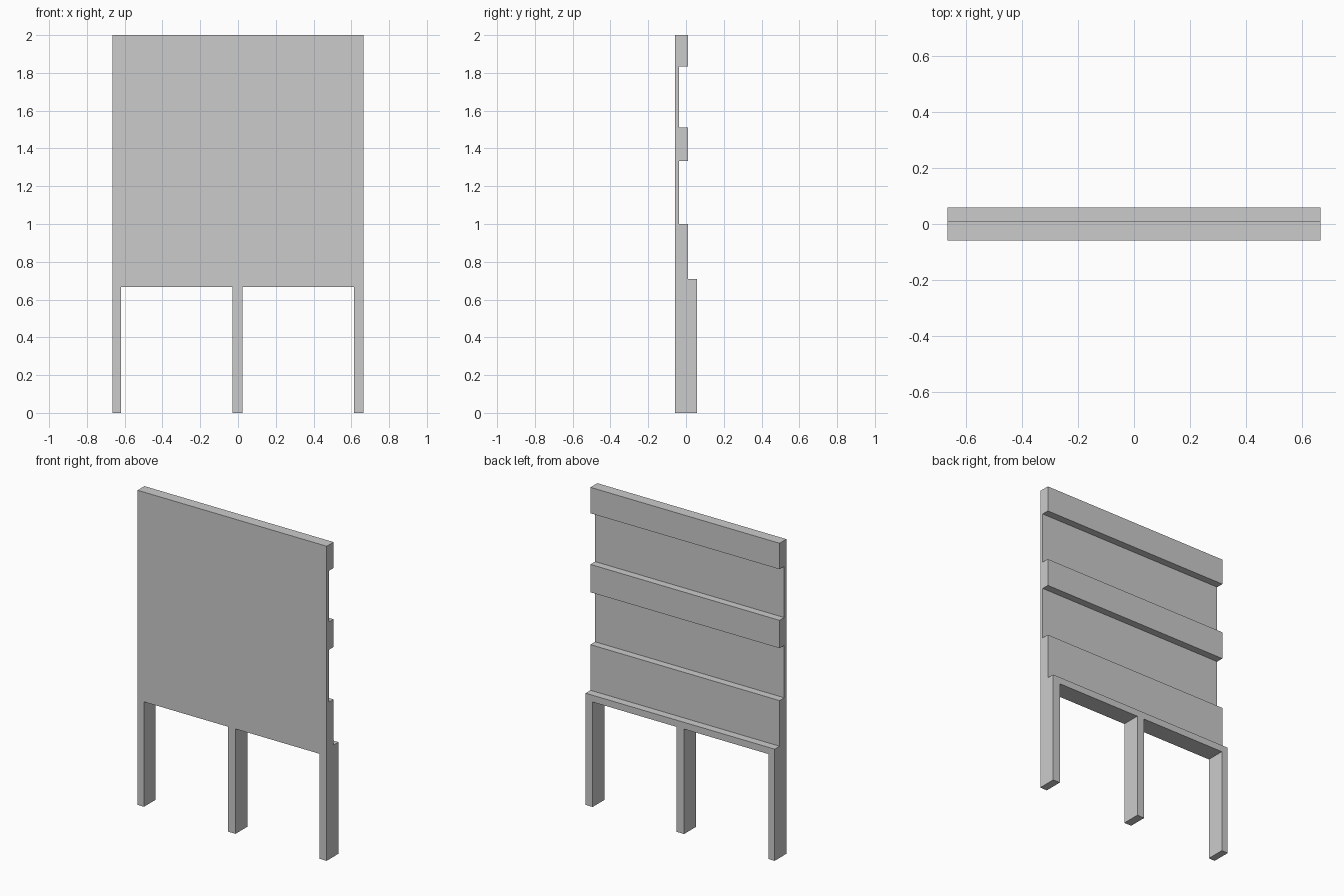
import bpy, bmesh

if "Cube" in bpy.data.objects:
    bpy.data.objects.remove(bpy.data.objects["Cube"])

FRONT, THIN, RAIL, BACK = -0.059, -0.037, 0.01, 0.059
LEG_TOP = 0.667

# Side profile (y, z): flat front, stepped rails at the back
profile = [(FRONT, LEG_TOP), (BACK, LEG_TOP), (BACK, 0.71), (RAIL, 0.71),
           (RAIL, 1.0), (THIN, 1.0), (THIN, 1.333), (RAIL, 1.333),
           (RAIL, 1.51), (THIN, 1.51), (THIN, 1.835), (RAIL, 1.835),
           (RAIL, 2.0), (FRONT, 2.0)]
# Stations across the width; every other span carries a leg
stations = [-0.665, -0.62, -0.028, 0.024, 0.615, 0.665]

bm = bmesh.new()
rings = [[bm.verts.new((x, y, z)) for y, z in profile] for x in stations]
n = len(profile)
leg_faces = []
for s, (a, b) in enumerate(zip(rings, rings[1:])):
    for i in range(n):
        j = (i + 1) % n
        face = bm.faces.new((a[i], a[j], b[j], b[i]))
        if i == 0 and s % 2 == 0:
            leg_faces.append(face)
bm.faces.new(rings[0])
bm.faces.new(rings[-1][::-1])

# Legs pulled down from the underside
for face in leg_faces:
    ext = bmesh.ops.extrude_discrete_faces(bm, faces=[face])
    for v in ext["faces"][0].verts:
        v.co.z = 0.0
bmesh.ops.remove_doubles(bm, verts=bm.verts, dist=1e-5)
bmesh.ops.recalc_face_normals(bm, faces=bm.faces)

mesh = bpy.data.meshes.new("panel_with_legs")
bm.to_mesh(mesh)
bm.free()
bpy.context.collection.objects.link(bpy.data.objects.new("panel_with_legs", mesh))
